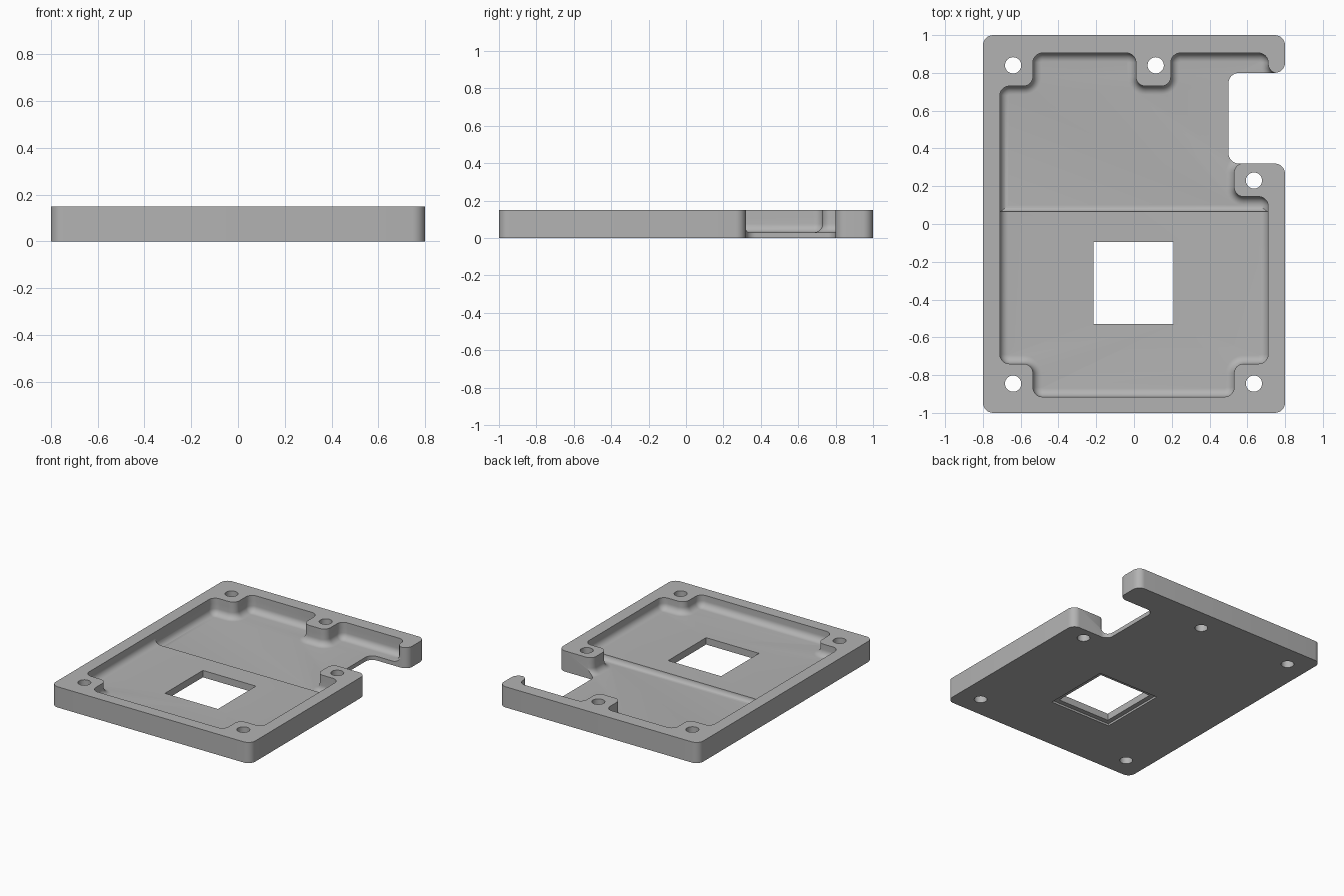
import bpy, bmesh, math
from mathutils import Vector

if "Cube" in bpy.data.objects:
    bpy.data.objects.remove(bpy.data.objects["Cube"], do_unlink=True)

HEIGHT, SHALLOW, DEEP, FILLET = 0.15, 0.065, 0.03, 0.045

metal = bpy.data.materials.new("grey metal")
metal.use_nodes = True
metal.diffuse_color = (0.45, 0.45, 0.45, 1)
metal.node_tree.nodes["Principled BSDF"].inputs["Base Color"].default_value = (0.45, 0.45, 0.45, 1)


def rounded(points, radius, inset=0.0, steps=8):
    """Counter-clockwise polygon with every corner rounded, moved inwards by inset."""
    ring = []
    for i, p in enumerate(points):
        p = Vector(p)
        a = (p - Vector(points[i - 1])).normalized()
        b = (Vector(points[(i + 1) % len(points)]) - p).normalized()
        turn = 1 if a.cross(b) > 0 else -1
        centre = p + radius * (b - a)
        start = math.atan2(-turn * a.x, turn * a.y)
        for k in range(steps + 1):
            angle = start + turn * k / steps * math.pi / 2
            reach = radius - turn * inset
            ring.append(centre + reach * Vector((math.cos(angle), math.sin(angle))))
    return ring


def loft(name, rings):
    """Solid through matching 3D rings, capped at both ends."""
    bm = bmesh.new()
    loops = [[bm.verts.new(p) for p in ring] for ring in rings]
    bm.faces.new(loops[0])
    bm.faces.new(loops[-1])
    for low, high in zip(loops, loops[1:]):
        for i in range(len(low)):
            bm.faces.new((low[i - 1], low[i], high[i], high[i - 1]))
    bmesh.ops.recalc_face_normals(bm, faces=bm.faces)
    mesh = bpy.data.meshes.new(name)
    bm.to_mesh(mesh)
    bm.free()
    mesh.materials.append(metal)
    obj = bpy.data.objects.new(name, mesh)
    bpy.context.collection.objects.link(obj)
    return obj


def prism(name, outline, low, high):
    return loft(name, [[(p[0], p[1], z) for p in outline] for z in (low, high)])


def box(name, x0, x1, y0, y1, z0, z1):
    return prism(name, [(x0, y0), (x1, y0), (x1, y1), (x0, y1)], z0, z1)


def combine(target, tool, operation="DIFFERENCE"):
    bpy.context.view_layer.objects.active = target
    mod = target.modifiers.new("cut", "BOOLEAN")
    mod.operation, mod.object, mod.solver = operation, tool, "EXACT"
    bpy.ops.object.modifier_apply(modifier=mod.name)
    bpy.data.objects.remove(tool, do_unlink=True)


def pocket(name, outline, floor):
    """Pocket cutter whose floor blends into the walls."""
    rings = []
    for k in range(9):
        angle = k / 8 * math.pi / 2
        inset = FILLET * (1 - math.sin(angle))
        z = floor + FILLET * (1 - math.cos(angle))
        rings.append([(p.x, p.y, z) for p in rounded(outline, 0.05, inset)])
    rings.append([(p.x, p.y, HEIGHT + 0.1) for p in rounded(outline, 0.05)])
    return loft(name, rings)


# Plate with the side notch
outline = [(-0.8, -1), (0.8, -1), (0.8, 0.32), (0.5, 0.32),
           (0.5, 0.8), (0.8, 0.8), (0.8, 1), (-0.8, 1)]
housing = prism("housing_plate", rounded(outline, 0.055), 0, HEIGHT)

# Pocket outline running around the screw bosses and out through the notch
inner = [(-0.71, -0.74), (-0.535, -0.74), (-0.535, -0.915), (0.53, -0.915),
         (0.53, -0.74), (0.71, -0.74), (0.71, 0.145), (0.53, 0.145),
         (0.53, 0.322), (1, 0.322), (1, 0.798), (0.71, 0.798),
         (0.71, 0.905), (0.195, 0.905), (0.195, 0.73), (0.01, 0.73),
         (0.01, 0.905), (-0.535, 0.905), (-0.535, 0.73), (-0.71, 0.73)]

# Deeper rear floor, limited by a curved step across the width
step = SHALLOW - DEEP
profile = [(2, 0), (2, 1), (0.065, 1)]
for k in range(9):
    angle = k / 8 * math.pi / 2
    profile.append((0.065 + step * (1 - math.cos(angle)), SHALLOW - step * math.sin(angle)))
profile.append((0.1, 0))
rear = loft("step_limit", [[(x, y, z) for y, z in profile] for x in (-2, 2)])
deep = pocket("rear_pocket", inner, DEEP)
combine(deep, rear, "INTERSECT")
combine(housing, pocket("front_pocket", inner, SHALLOW))
combine(housing, deep)

# Square window with a wider shallow recess underneath
combine(housing, box("window", -0.215, 0.21, -0.53, -0.095, -1, 1))
combine(housing, box("window_recess", -0.25, 0.245, -0.565, -0.06, -1, 0.015))

# Screw holes
for x, y in [(-0.64, 0.84), (0.115, 0.84), (0.635, 0.23), (0.635, -0.845), (-0.64, -0.845)]:
    circle = [(x + 0.043 * math.cos(t * math.pi / 16), y + 0.043 * math.sin(t * math.pi / 16))
              for t in range(32)]
    combine(housing, prism("screw_hole", circle, -1, 1))

# Smooth the curved surfaces, keep the machined edges sharp
bpy.ops.object.select_all(action="DESELECT")
housing.select_set(True)
bpy.context.view_layer.objects.active = housing
bpy.ops.object.shade_smooth_by_angle(angle=math.radians(30))
